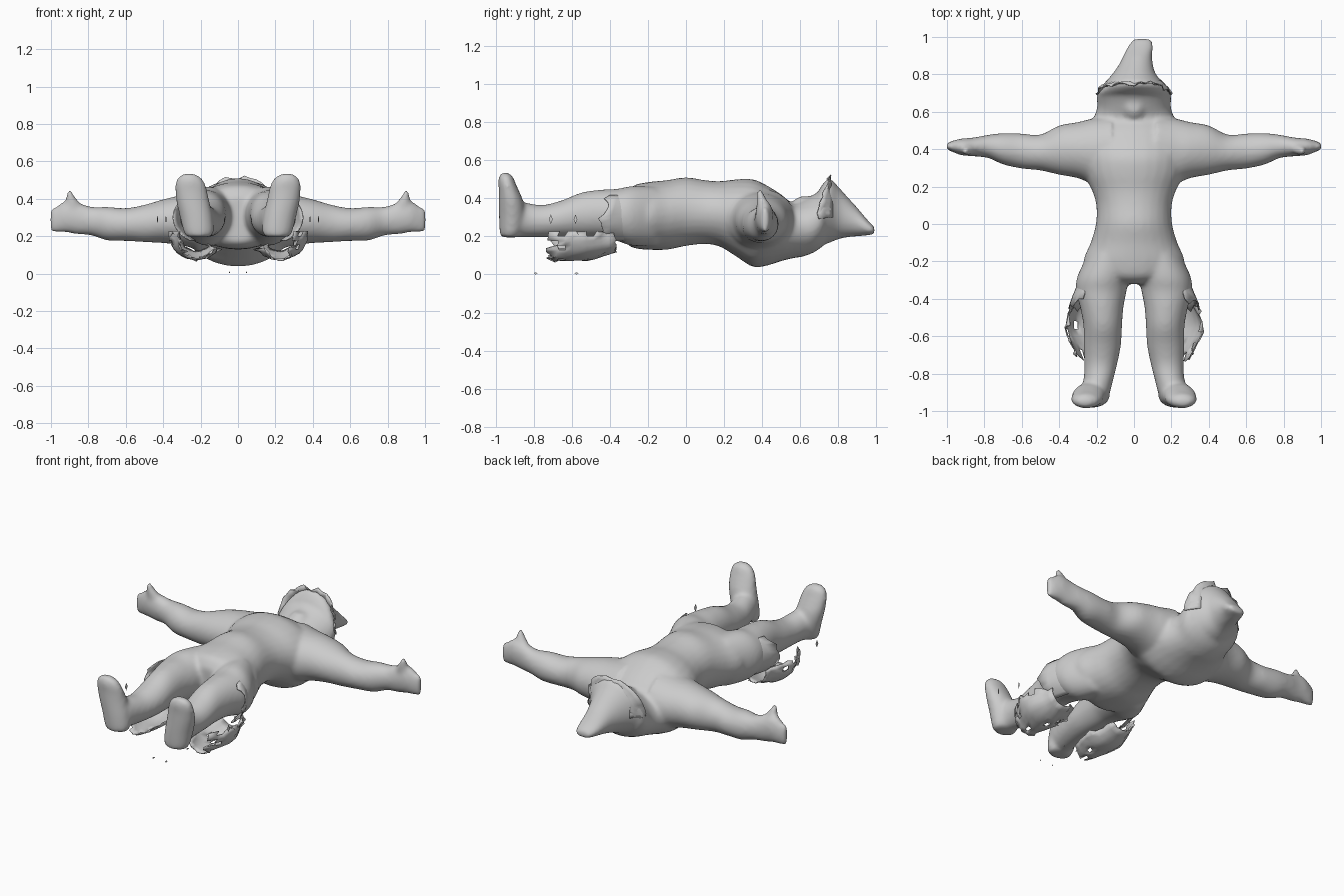
import bpy, bmesh, math, random

if "Cube" in bpy.data.objects:
    bpy.data.objects.remove(bpy.data.objects["Cube"])

random.seed(4)
grey = bpy.data.materials.new("plain_grey")
grey.diffuse_color = (0.6, 0.6, 0.6, 1)
grey.use_nodes = True
grey.node_tree.nodes["Principled BSDF"].inputs["Base Color"].default_value = grey.diffuse_color


def finish(bm, name):
    bmesh.ops.recalc_face_normals(bm, faces=bm.faces[:])
    me = bpy.data.meshes.new(name)
    bm.to_mesh(me)
    bm.free()
    me.materials.append(grey)
    ob = bpy.data.objects.new(name, me)
    bpy.context.collection.objects.link(ob)
    for p in me.polygons:
        p.use_smooth = True
    return ob


def smooth_rows(rows, steps=4):
    """Catmull-Rom interpolation between the given sections."""
    out = []
    for i in range(len(rows) - 1):
        a, b, c, d = rows[max(i - 1, 0)], rows[i], rows[i + 1], rows[min(i + 2, len(rows) - 1)]
        for k in range(steps):
            t = k / steps
            row = [.5 * (2 * q + (r - p) * t + (2 * p - 5 * q + 4 * r - s) * t * t
                         + (3 * q - p - 3 * r + s) * t ** 3) for p, q, r, s in zip(a, b, c, d)]
            out.append(row[:3] + [max(.008, row[3]), max(.008, row[4])])
    return out + [rows[-1]]


def loft(bm, axis, sections, side=1, n=28):
    """Closed tube of ellipses: (position, centre a, centre b, radius a, radius b)."""
    rings = []
    for p, a, b, ra, rb in smooth_rows(sections):
        ring = []
        for i in range(n):
            t = 2 * math.pi * i / n
            u, v = a + ra * math.cos(t), b + rb * math.sin(t)
            co = {'x': (p, u, v), 'y': (u, p, v), 'z': (u, v, p)}[axis]
            ring.append(bm.verts.new((co[0] * side, co[1], co[2])))
        rings.append(ring)
    new = [bm.faces.new(rings[0][::-1]), bm.faces.new(rings[-1])]
    for r, q in zip(rings, rings[1:]):
        for i in range(n):
            j = (i + 1) % n
            new.append(bm.faces.new((r[i], r[j], q[j], q[i])))
    bmesh.ops.recalc_face_normals(bm, faces=new)


def spans(rows):
    """Rows of (y, centre x, half width, bottom z, top z) as loft sections."""
    return [(y, cx, (lo + hi) / 2, w, (hi - lo) / 2) for y, cx, w, lo, hi in rows]


body = bmesh.new()
# torso and head, lying on the back
loft(body, 'y', spans([
    (-.32, 0, .13, .17, .41), (-.28, 0, .22, .14, .465), (-.2, 0, .27, .13, .485),
    (-.1, 0, .232, .13, .495), (0, 0, .204, .15, .51), (.1, 0, .202, .16, .495),
    (.18, 0, .225, .145, .49), (.27, 0, .27, .09, .5), (.35, 0, .29, .04, .5),
    (.42, 0, .29, .045, .47), (.5, 0, .265, .07, .42), (.56, 0, .222, .085, .375),
    (.62, 0, .198, .095, .395), (.68, 0, .2, .12, .425), (.72, 0, .19, .15, .46)]))
# pointed hat
loft(body, 'y', spans([
    (.7, 0, .2, .15, .45), (.75, 0, .16, .165, .505), (.8, 0, .118, .185, .46),
    (.85, .01, .092, .195, .405), (.9, .02, .077, .2, .35),
    (.95, .035, .068, .205, .29), (.99, .045, .05, .21, .25)]))
# nose and beard on the face
loft(body, 'z', [(.3, 0, .6, .09, .06), (.38, 0, .62, .06, .06), (.41, 0, .63, .03, .03)])
for s in (1, -1):
    # arm and flat hand
    loft(body, 'x', [
        (.12, .4, .28, .18, .17), (.22, .39, .28, .175, .15), (.3, .395, .285, .15, .135),
        (.4, .395, .28, .132, .117), (.5, .382, .268, .096, .1), (.6, .39, .262, .094, .088),
        (.7, .402, .267, .084, .09), (.78, .415, .28, .062, .077), (.86, .412, .295, .05, .085),
        (.92, .412, .305, .045, .085), (.97, .415, .29, .03, .07), (1.004, .415, .285, .015, .06)], s)
    loft(body, 'z', [(.32, .88, .405, .06, .035), (.37, .885, .4, .045, .03),
                     (.41, .895, .393, .025, .024), (.445, .9, .385, .01, .012)], s, 12)   # thumb
    # hip and leg
    loft(body, 'y', spans([
        (-.16, .13, .115, .15, .46), (-.28, .165, .138, .15, .465), (-.36, .175, .135, .175, .45),
        (-.45, .172, .115, .195, .445), (-.55, .167, .103, .195, .43), (-.65, .17, .1, .195, .39),
        (-.75, .178, .088, .195, .365), (-.83, .19, .08, .195, .375), (-.9, .21, .083, .195, .39)]), s)
    # upturned foot
    loft(body, 'z', [
        (.195, .21, -.925, .06, .045), (.22, .21, -.918, .08, .06), (.3, .222, -.912, .088, .07),
        (.38, .24, -.918, .089, .065), (.44, .25, -.93, .086, .053), (.48, .255, -.94, .08, .045),
        (.515, .26, -.946, .06, .036), (.535, .262, -.95, .025, .015)], s)
figure = finish(body, "figure_body")
m = figure.modifiers.new("fuse", 'REMESH')
m.mode = 'VOXEL'
m.voxel_size = .012
m.use_smooth_shade = True
m = figure.modifiers.new("soften", 'SMOOTH')
m.factor = .5
m.iterations = 9


def sheet(name, rows, cols, place, keep=lambda i, j: True):
    """Thin cloth sheet from a grid function, with optional holes."""
    bm = bmesh.new()
    g = [[bm.verts.new(place(i / rows, j / cols)) for j in range(cols + 1)]
         for i in range(rows + 1)]
    for i in range(rows):
        for j in range(cols):
            if keep(i, j):
                bm.faces.new((g[i][j], g[i + 1][j], g[i + 1][j + 1], g[i][j + 1]))
    bmesh.ops.delete(bm, geom=[v for v in bm.verts if not v.link_faces], context='VERTS')
    ob = finish(bm, name)
    m = ob.modifiers.new("thickness", 'SOLIDIFY')
    m.thickness = .006
    m.offset = 0


# ragged brim over the brow and the sides of the head
def brim(u, v):
    t = math.radians(-10 + 200 * v)
    jag = random.uniform(-.012, .012) * u
    up = max(0, math.sin(t))
    rx, rz = .14 + .065 * u + jag, .14 + .04 * u + jag
    return (rx * math.cos(t), .77 - u * (.075 - .055 * up) + jag, .325 + rz * math.sin(t) + .01 * u * up)


sheet("hat_brim", 3, 22, brim)

for s, tag in ((1, "right"), (-1, "left")):
    # coat side flaring smoothly from the waist to a ragged hem
    def coat(u, v, s=s):
        t = math.radians(50 - 105 * v)
        y = -.06 - .38 * u - (random.uniform(-.01, .03) if u > .99 else 0)
        if u > .5:
            y += .06 * (u - .5) * 2 * max(0, math.sin(t))
        rx = .06 + .15 * u ** .85
        rz = .08 + .07 * min(1, u * 1.6)
        return (s * (.115 + .022 * u + rx * math.cos(t)), y, .3 + rz * math.sin(t))

    sheet("coat_side_" + tag, 8, 12, coat)

    # tattered coat tail under the leg
    def tail(u, v, s=s):
        t = math.radians(12 - 160 * v)
        edge = u > .99 or v < .01 or v > .99
        j = random.uniform(-.025, .025) if edge else random.uniform(-.006, .006)
        rx = .115 + .03 * math.sin(u * 6 - 1.6)
        rz = .08 + .045 * min(1, u * 2.5)
        return (s * (.222 + (rx + j) * math.cos(t)), -.37 - .34 * u + j,
                max(.045, .2 + (rz + j * .4) * math.sin(t)))

    holes = {(random.randrange(3, 9), random.randrange(14)) for _ in range(7)}
    sheet("coat_tail_" + tag, 9, 14, tail, lambda i, j: (i, j) not in holes)

# loose cloth shreds
bm = bmesh.new()
for s in (1, -1):
    for x, y, z, h in ((.385, -.58, .29, .025), (.43, -.71, .29, .025),
                       (.045, -.575, .006, .006), (.045, -.79, .006, .006)):
        vs = [bm.verts.new((s * x + dx, y + dy, z + dz)) for dx, dy, dz in
              ((0, 0, h), (.003, .01, 0), (0, 0, -h), (-.003, -.01, 0))]
        bm.faces.new(vs)
finish(bm, "cloth_shreds")
